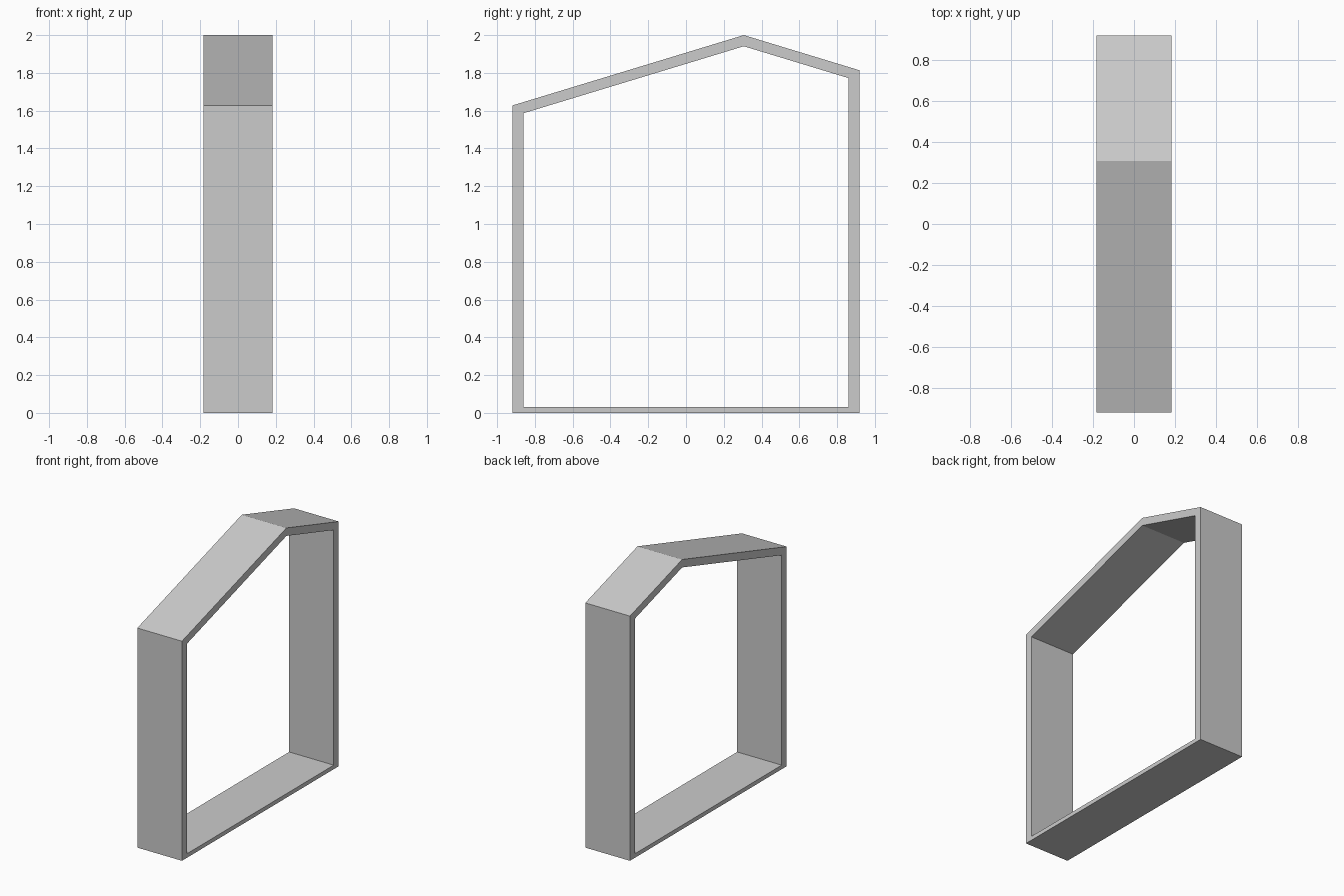
import bpy
import bmesh

cube = bpy.data.objects.get("Cube")
if cube:
    bpy.data.objects.remove(cube, do_unlink=True)

HALF_WIDTH = 0.183
RIDGE_Y = 0.306
PITCH = 0.304


def gable_outline(half_depth, floor_z, ridge_z):
    """Five-sided (y, z) outline with an off-centre ridge and equal roof pitches."""
    front_z = ridge_z - PITCH * (RIDGE_Y + half_depth)
    back_z = ridge_z - PITCH * (half_depth - RIDGE_Y)
    return [(-half_depth, floor_z), (half_depth, floor_z),
            (half_depth, back_z), (RIDGE_Y, ridge_z), (-half_depth, front_z)]


# Frame section: walls, floor and two roof slopes as one mitred ring
bm = bmesh.new()
outer, inner = [
    [bm.verts.new((-HALF_WIDTH, y, z)) for y, z in outline]
    for outline in (gable_outline(0.918, 0, 2), gable_outline(0.86, 0.03, 1.941))
]
ring = []
for i in range(len(outer)):
    j = (i + 1) % len(outer)
    ring.append(bm.faces.new((outer[i], outer[j], inner[j], inner[i])))

# Extrude the ring across the full width
result = bmesh.ops.extrude_face_region(bm, geom=ring, use_keep_orig=True)
moved = [v for v in result["geom"] if isinstance(v, bmesh.types.BMVert)]
bmesh.ops.translate(bm, verts=moved, vec=(2 * HALF_WIDTH, 0, 0))
bmesh.ops.recalc_face_normals(bm, faces=bm.faces)

mesh = bpy.data.meshes.new("gabled_frame")
bm.to_mesh(mesh)
bm.free()
frame = bpy.data.objects.new("gabled_frame", mesh)
bpy.context.collection.objects.link(frame)
